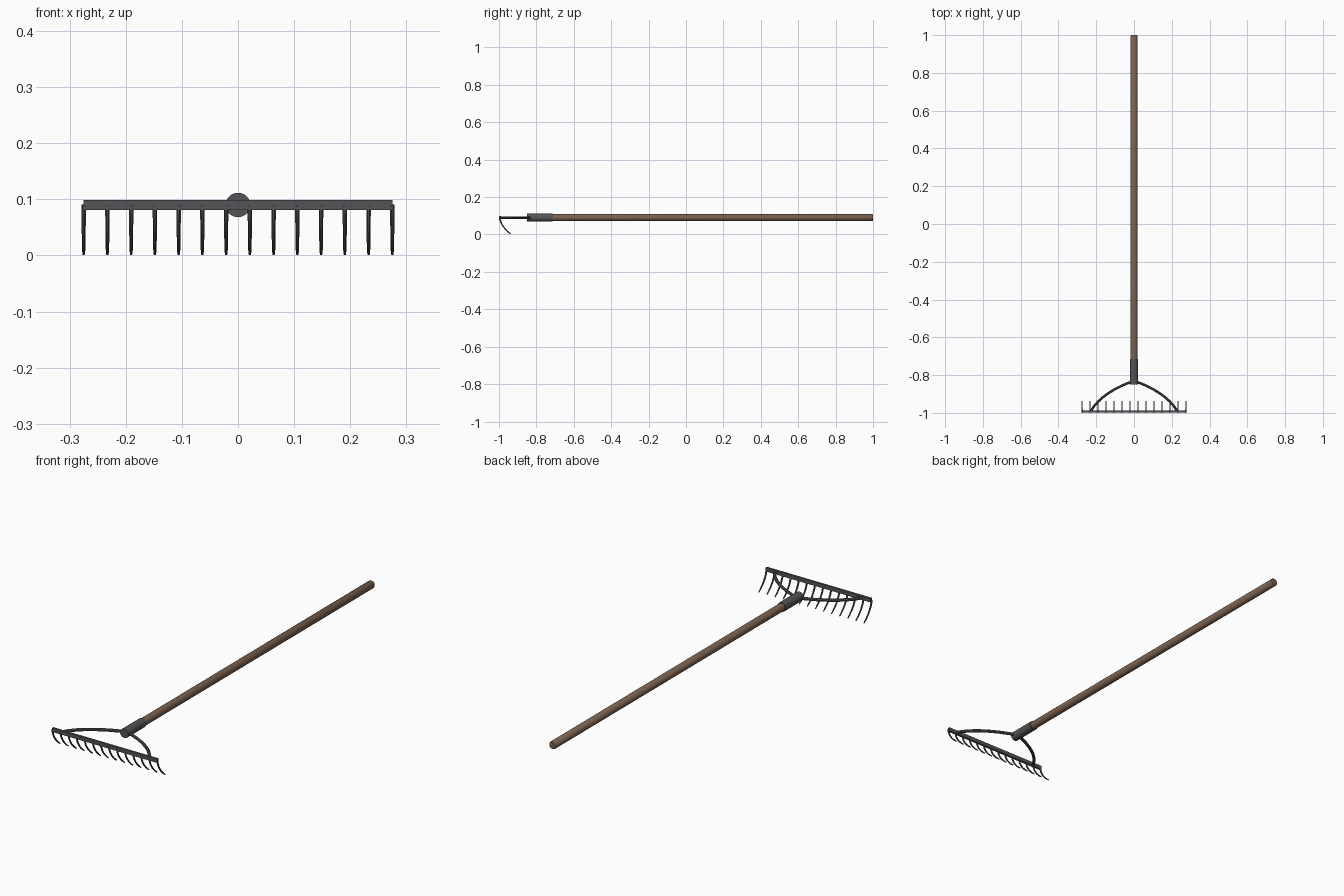
import bpy, bmesh, math
from mathutils import Vector

if "Cube" in bpy.data.objects:
    bpy.data.objects.remove(bpy.data.objects["Cube"])


def material(name, rgb):
    m = bpy.data.materials.new(name)
    m.diffuse_color = (*rgb, 1)
    m.use_nodes = True
    m.node_tree.nodes["Principled BSDF"].inputs["Base Color"].default_value = m.diffuse_color
    return m


WOOD = material("brown_wood", (0.20, 0.125, 0.08))
STEEL = material("dark_steel", (0.085, 0.09, 0.092))
Z = 0.09  # height of the handle axis


def finish(bm, name, mat, smooth=True):
    bmesh.ops.recalc_face_normals(bm, faces=bm.faces)
    me = bpy.data.meshes.new(name)
    bm.to_mesh(me)
    bm.free()
    me.materials.append(mat)
    ob = bpy.data.objects.new(name, me)
    bpy.context.collection.objects.link(ob)
    if smooth:
        bpy.ops.object.select_all(action='DESELECT')
        ob.select_set(True)
        bpy.context.view_layer.objects.active = ob
        bpy.ops.object.shade_smooth_by_angle(angle=math.radians(40))
    return ob


def sweep(bm, pts, radii, sides, side_axis):
    """Capped tube along a planar path; side_axis is the plane normal."""
    pts = [Vector(p) for p in pts]
    n = Vector(side_axis)
    rings = []
    for i, (p, r) in enumerate(zip(pts, radii)):
        t = (pts[min(i + 1, len(pts) - 1)] - pts[max(i - 1, 0)]).normalized()
        b = t.cross(n)
        rings.append([bm.verts.new(p + r * (math.cos(a) * n + math.sin(a) * b))
                      for a in (2 * math.pi * (k + 0.5) / sides for k in range(sides))])
    for r0, r1 in zip(rings, rings[1:]):
        for k in range(sides):
            j = (k + 1) % sides
            bm.faces.new((r0[k], r0[j], r1[j], r1[k]))
    bm.faces.new(rings[0])
    bm.faces.new(rings[-1])


def bezier(a, b, c, d, steps):
    a, b, c, d = map(Vector, (a, b, c, d))
    out = []
    for i in range(steps + 1):
        t = i / steps
        s = 1 - t
        out.append(s**3 * a + 3 * s * s * t * b + 3 * s * t * t * c + t**3 * d)
    return out


# wooden handle with slightly eased end
bm = bmesh.new()
sweep(bm, [(0, -0.74, Z), (0, 0.996, Z), (0, 1.0, Z)], [0.0185, 0.0185, 0.016], 16, (1, 0, 0))
finish(bm, "handle", WOOD)

# steel socket
bm = bmesh.new()
sweep(bm, [(0, -0.85, Z), (0, -0.715, Z)], [0.022, 0.022], 16, (1, 0, 0))
finish(bm, "socket", STEEL)

# head bar
bm = bmesh.new()
bmesh.ops.create_cube(bm, size=1)
for v in bm.verts:
    v.co = Vector((v.co.x * 0.55, v.co.y * 0.011 - 0.9935, v.co.z * 0.018 + Z))
finish(bm, "head_bar", STEEL, smooth=False)

# curved braces from socket to bar
for s, side in ((-1, "left"), (1, "right")):
    bm = bmesh.new()
    path = bezier((s * 0.005, -0.832, Z), (s * 0.10, -0.865, Z),
                  (s * 0.19, -0.92, Z), (s * 0.228, -0.99, Z), 8)
    sweep(bm, path, [0.0072] * len(path), 8, (0, 0, 1))
    finish(bm, "brace_" + side, STEEL)

# row of tapered, curved tines
COUNT = 14
bm = bmesh.new()
for i in range(COUNT):
    x = -0.275 + 0.55 * i / (COUNT - 1)
    path = bezier((x, -0.9955, Z), (x, -0.992, 0.058),
                  (x, -0.97, 0.027), (x, -0.937, 0.002), 8)
    radii = [0.0045 - 0.0012 * k / 7 for k in range(8)] + [0.0022]
    sweep(bm, path, radii, 8, (1, 0, 0))
finish(bm, "tines", STEEL)
